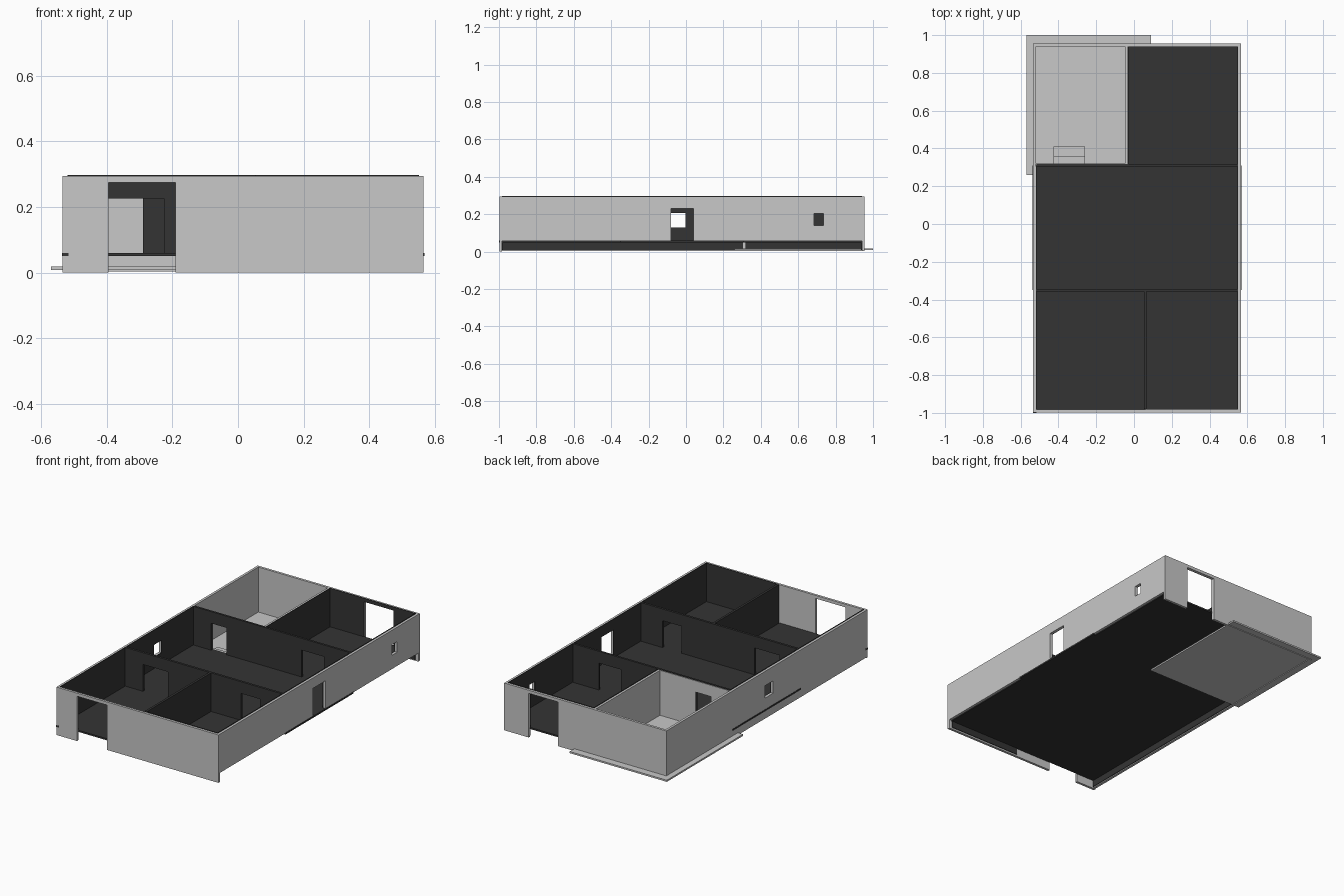
import bpy, bmesh
from mathutils import Vector

if "Cube" in bpy.data.objects:
    bpy.data.objects.remove(bpy.data.objects["Cube"])


def material(name, v):
    m = bpy.data.materials.new(name)
    m.diffuse_color = (v, v, v, 1)
    m.use_nodes = True
    m.node_tree.nodes["Principled BSDF"].inputs["Base Color"].default_value = m.diffuse_color
    return m


GREY = material("light grey render", 0.58)
DARK = material("dark charcoal", 0.034)


def finish(name, bm, mat):
    bmesh.ops.recalc_face_normals(bm, faces=bm.faces[:])
    me = bpy.data.meshes.new(name)
    bm.to_mesh(me)
    bm.free()
    me.materials.append(mat)
    ob = bpy.data.objects.new(name, me)
    bpy.context.collection.objects.link(ob)
    return ob


def wall(name, axis, u, z, d, mat, holes=()):
    """Upright panel running along an axis over u, spanning z, with depth d
    and rectangular openings (u0, u1, z0, z1)."""
    us = sorted({*u, *(c for h in holes for c in h[:2] if u[0] < c < u[1])})
    zs = sorted({*z, *(c for h in holes for c in h[2:] if z[0] < c < z[1])})
    bm = bmesh.new()
    verts = {}

    def vert(a, c):
        if (a, c) not in verts:
            verts[a, c] = bm.verts.new((a, d[0], c) if axis == "x" else (d[0], a, c))
        return verts[a, c]

    for a, b in zip(us, us[1:]):
        for c, e in zip(zs, zs[1:]):
            mu, mz = (a + b) / 2, (c + e) / 2
            if any(h[0] < mu < h[1] and h[2] < mz < h[3] for h in holes):
                continue
            bm.faces.new((vert(a, c), vert(b, c), vert(b, e), vert(a, e)))
    ext = bmesh.ops.extrude_face_region(bm, geom=bm.faces[:], use_keep_orig=True)
    t = d[1] - d[0]
    move = Vector((0, t, 0)) if axis == "x" else Vector((t, 0, 0))
    bmesh.ops.translate(bm, vec=move,
                        verts=[g for g in ext["geom"] if isinstance(g, bmesh.types.BMVert)])
    return finish(name, bm, mat)


def box(name, x, y, z, mat):
    return wall(name, "x", x, z, y, mat)


# Openings
garage = [(-0.395, -0.19, -1, 0.275)]
back_gate = [(0.20, 0.40, -1, 0.275)]
side_door = (-0.08, 0.04, 0.0, 0.23)
side_window = (0.685, 0.735, 0.14, 0.205)
left_window = [(-0.08, -0.004, 0.13, 0.206)]
mid_doors = [(-0.395, -0.225, 0.06, 0.225), (0.27, 0.40, 0.06, 0.225)]
rear_doors = [(-0.395, -0.29, 0.06, 0.225), (0.22, 0.37, 0.06, 0.225)]

# Outer walls
wall("front_wall", "x", (-0.535, 0.566), (0, 0.294), (-0.998, -0.983), GREY, garage)
wall("back_wall", "x", (-0.535, 0.566), (0.004, 0.294), (0.94, 0.955), GREY, back_gate)
wall("left_wall", "y", (-0.983, 0.94), (0.004, 0.294), (-0.535, -0.52), GREY, left_window)
wall("right_wall", "y", (-0.983, 0.94), (0.056, 0.294), (0.551, 0.566), GREY,
     [side_door, side_window])

# Dark linings of the rooms
wall("left_lining", "y", (-0.983, 0.305), (0.01, 0.297), (-0.52, -0.516), DARK, left_window)
wall("right_lining", "y", (-0.983, 0.94), (0.052, 0.297), (0.547, 0.551), DARK,
     [side_door, side_window])
wall("front_right_lining", "x", (0.06, 0.547), (0.01, 0.297), (-0.983, -0.979), DARK)
wall("back_right_lining", "x", (-0.034, 0.547), (0.01, 0.297), (0.936, 0.94), DARK, back_gate)

# Inner partitions
wall("middle_partition", "x", (-0.516, 0.547), (0.05, 0.297), (-0.357, -0.343), DARK, mid_doors)
wall("rear_partition", "x", (-0.516, 0.547), (0.05, 0.297), (0.304, 0.317), DARK, rear_doors)
wall("front_room_divider", "y", (-0.979, -0.357), (0.05, 0.297), (0.053, 0.067), DARK)
wall("patio_front_face", "x", (-0.52, -0.048), (0.018, 0.294), (0.317, 0.321), GREY,
     rear_doors[:1])
wall("patio_side_wall", "y", (0.317, 0.94), (0.01, 0.294), (-0.048, -0.034), GREY)
wall("back_room_lining", "y", (0.317, 0.936), (0.01, 0.297), (-0.034, -0.030), DARK)

# Raised floors
box("front_floor", (-0.516, 0.551), (-0.983, -0.35), (0.05, 0.06), DARK)
box("middle_floor", (-0.537, 0.568), (-0.35, 0.311), (0.05, 0.06), DARK)
box("back_floor", (-0.034, 0.551), (0.311, 0.94), (0.05, 0.06), DARK)
box("floor_corner_end", (-0.536, -0.517), (-1.0, -0.975), (0.05, 0.06), DARK)

# Ground slab and steps of the patio
box("patio_slab", (-0.57, 0.09), (0.26, 1.0), (0.008, 0.018), GREY)
for i, (y1, top) in enumerate([(0.41, 0.032), (0.36, 0.046)]):
    box(f"patio_step_{i + 1}", (-0.425, -0.26), (0.319, y1), (0.018 + 0.014 * i, top), GREY)
